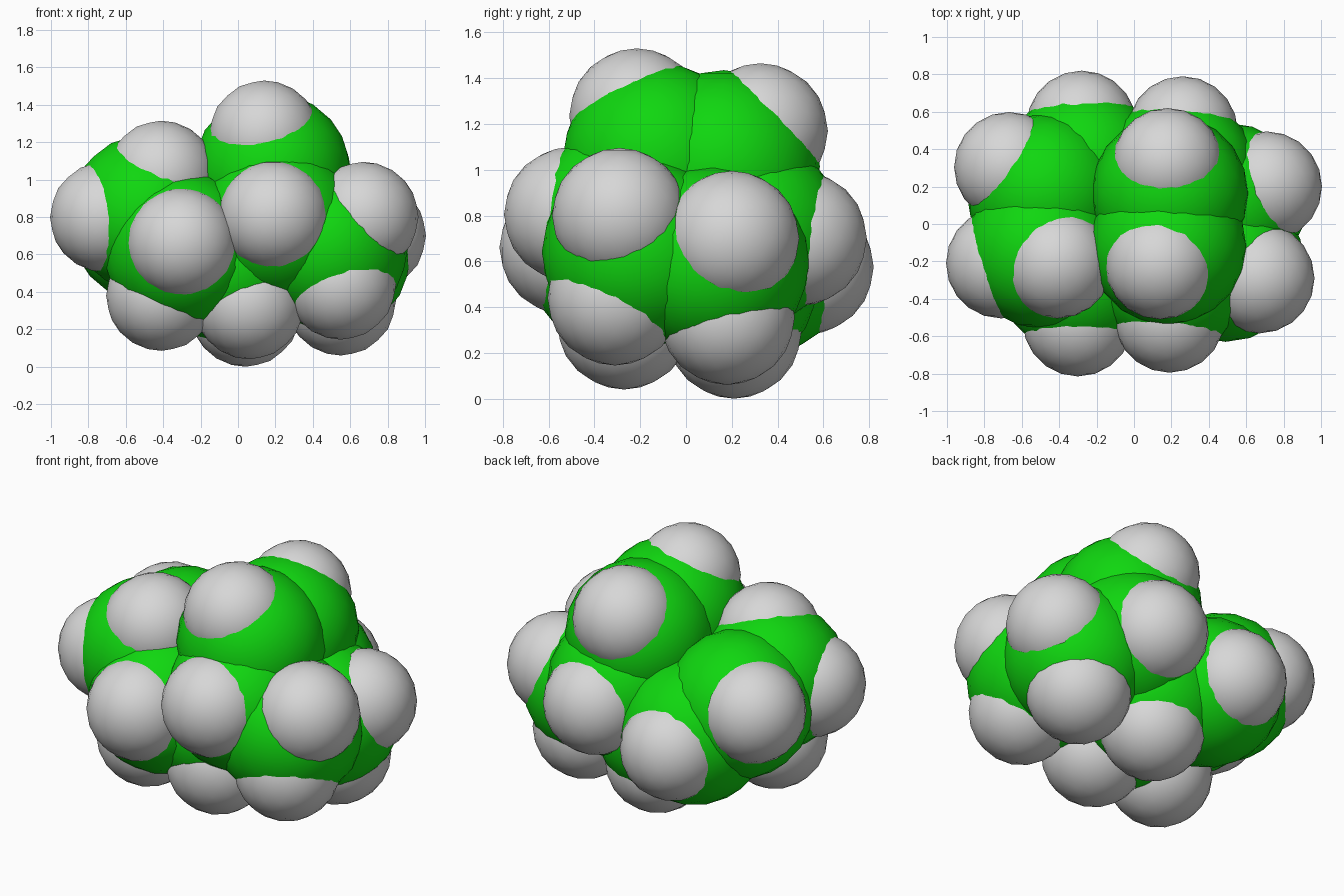
import bpy
import bmesh
from mathutils import Vector

cube = bpy.data.objects.get("Cube")
if cube:
    bpy.data.objects.remove(cube, do_unlink=True)

CARBON_RADIUS = 0.42
HYDROGEN_RADIUS = 0.295


def make_material(name, colour):
    mat = bpy.data.materials.new(name)
    mat.use_nodes = True
    mat.diffuse_color = colour
    mat.node_tree.nodes["Principled BSDF"].inputs["Base Color"].default_value = colour
    return mat


def make_ball_mesh(name, radius, mat):
    """Smooth-shaded, coarse geodesic ball shared by all atoms of one kind."""
    bm = bmesh.new()
    bmesh.ops.create_icosphere(bm, subdivisions=3, radius=radius)
    for face in bm.faces:
        face.smooth = True
    mesh = bpy.data.meshes.new(name)
    bm.to_mesh(mesh)
    bm.free()
    mesh.materials.append(mat)
    return mesh


green = make_material("green", (0.005, 0.68, 0.005, 1.0))
grey = make_material("light_grey", (0.68, 0.68, 0.68, 1.0))
carbon_mesh = make_ball_mesh("carbon_ball", CARBON_RADIUS, green)
hydrogen_mesh = make_ball_mesh("hydrogen_ball", HYDROGEN_RADIUS, grey)

# Each entry: carbon centre, followed by the centres of its hydrogens
atoms = {
    # upper double-bonded pair
    "top_front": [(0.18, -0.12, 1.045), (0.14, -0.215, 1.235)],
    "top_back": [(0.19, 0.165, 1.015), (0.18, 0.325, 1.17)],
    # bridgeheads
    "bridge_front": [(0.21, -0.27, 0.77), (0.19, -0.50, 0.805)],
    "bridge_back": [(0.24, 0.266, 0.73), (0.26, 0.495, 0.70)],
    # saturated pair on the +x side
    "side_front": [(0.49, -0.21, 0.64), (0.55, -0.31, 0.44), (0.67, -0.29, 0.80)],
    "side_back": [(0.506, 0.12, 0.60), (0.55, 0.18, 0.355), (0.71, 0.20, 0.70)],
    # lower pair joining the two rings
    "base_front": [(-0.02, -0.16, 0.56), (0.06, -0.27, 0.335)],
    "base_back": [(0.00, 0.16, 0.52), (0.04, 0.21, 0.295)],
    # outer ring on the -x side
    "outer_front": [(-0.30, -0.285, 0.63), (-0.30, -0.52, 0.66), (-0.41, -0.27, 0.38)],
    "outer_left": [(-0.49, -0.14, 0.82), (-0.71, -0.21, 0.80), (-0.41, -0.21, 1.02)],
    "outer_corner": [(-0.475, 0.17, 0.76), (-0.667, 0.304, 0.82)],
    "outer_back": [(-0.27, 0.305, 0.60), (-0.28, 0.525, 0.575)],
}

for part, (carbon, *hydrogens) in atoms.items():
    balls = [(part + "_carbon", carbon_mesh, carbon)]
    balls += [(f"{part}_hydrogen_{i}", hydrogen_mesh, h) for i, h in enumerate(hydrogens, 1)]
    for name, mesh, centre in balls:
        obj = bpy.data.objects.new(name, mesh)
        obj.location = Vector(centre)
        bpy.context.collection.objects.link(obj)
